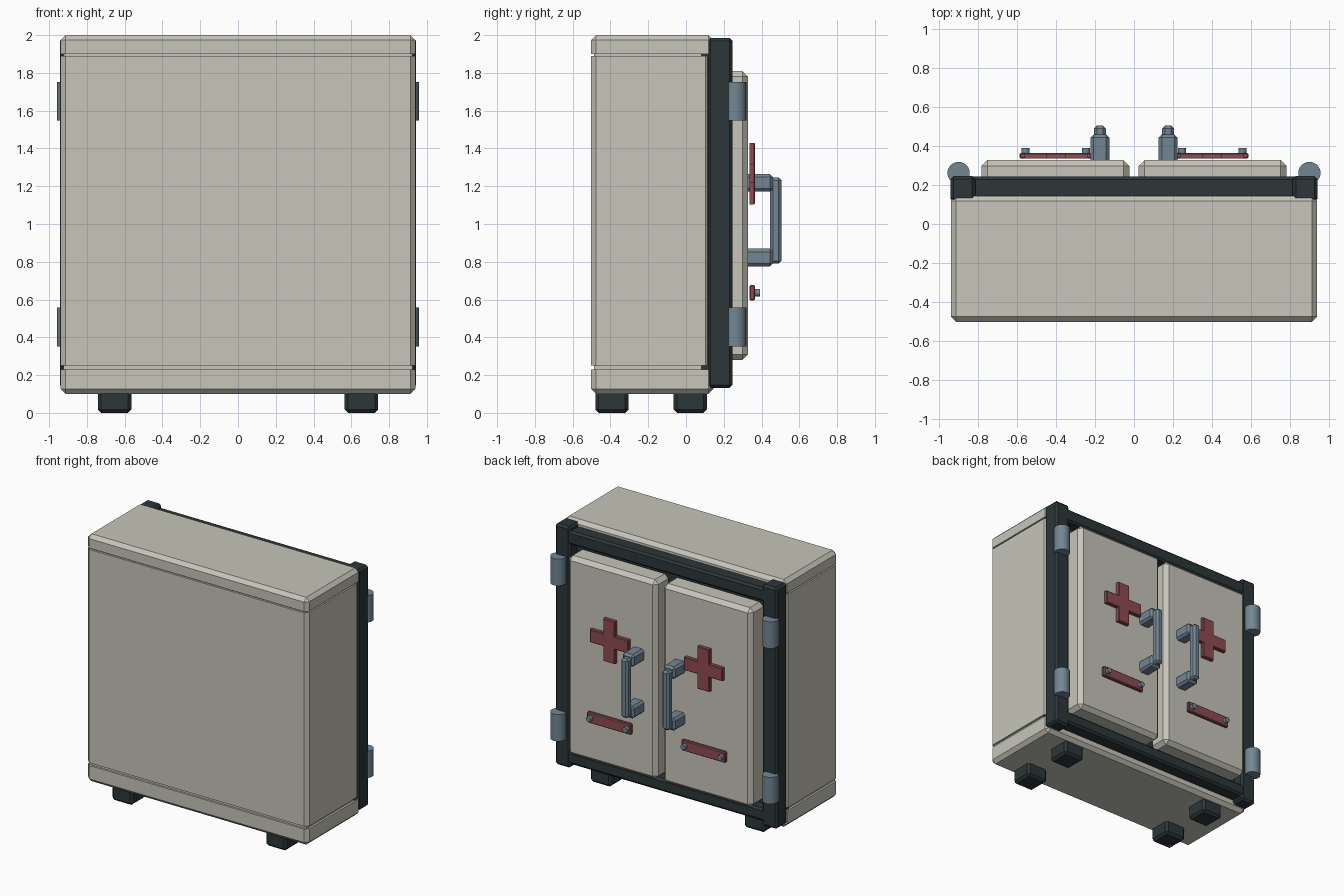
import bpy, bmesh
from mathutils import Matrix, Vector

if "Cube" in bpy.data.objects:
    bpy.data.objects.remove(bpy.data.objects["Cube"])


def mat(name, rgb):
    m = bpy.data.materials.new(name)
    m.diffuse_color = (*rgb, 1)
    m.use_nodes = True
    m.node_tree.nodes["Principled BSDF"].inputs["Base Color"].default_value = m.diffuse_color
    return m


BEIGE = mat("beige", (0.57, 0.56, 0.49))
DARK = mat("dark", (0.025, 0.037, 0.04))
STEEL = mat("steel", (0.17, 0.24, 0.29))
RED = mat("red", (0.27, 0.07, 0.08))


def finish(name, bm, material):
    bmesh.ops.recalc_face_normals(bm, faces=bm.faces)
    me = bpy.data.meshes.new(name)
    bm.to_mesh(me)
    bm.free()
    me.materials.append(material)
    ob = bpy.data.objects.new(name, me)
    bpy.context.collection.objects.link(ob)
    return ob


def box(name, x, y, z, material, bevel=0.0, pick=None):
    """Box from (min, max) ranges; chamfers the edges whose midpoint passes pick."""
    bm = bmesh.new()
    bmesh.ops.create_cube(bm, size=1)
    for v in bm.verts:
        v.co = Vector([(r[0] + r[1]) / 2 + c * (r[1] - r[0]) for c, r in zip(v.co, (x, y, z))])
    if bevel:
        edges = []
        for e in bm.edges:
            m = (e.verts[0].co + e.verts[1].co) / 2
            if pick is None or pick(m):
                edges.append(e)
        bmesh.ops.bevel(bm, geom=edges, offset=bevel, segments=1, affect='EDGES', profile=0.5)
    return finish(name, bm, material)


def cylinder(name, loc, radius, depth, sides, axis, material):
    bm = bmesh.new()
    rot = Matrix.Rotation(1.5707963, 4, 'X') if axis == 'Y' else Matrix.Identity(4)
    bmesh.ops.create_cone(bm, cap_ends=True, segments=sides, radius1=radius, radius2=radius,
                          depth=depth, matrix=Matrix.Translation(loc) @ rot)
    return finish(name, bm, material)


def prism(name, pts, y0, y1, material, bevel):
    """Extrude an XZ outline along y, chamfering the outer rim."""
    bm = bmesh.new()
    face = bm.faces.new([bm.verts.new((x, y0, z)) for x, z in pts])
    ext = bmesh.ops.extrude_face_region(bm, geom=[face])
    top = [g for g in ext["geom"] if isinstance(g, bmesh.types.BMVert)]
    bmesh.ops.translate(bm, verts=top, vec=(0, y1 - y0, 0))
    rim = [e for e in bm.edges if all(abs(v.co.y - y1) < 1e-5 for v in e.verts)]
    bmesh.ops.bevel(bm, geom=rim, offset=bevel, segments=1, affect='EDGES', profile=0.5)
    return finish(name, bm, material)


# Cabinet body: middle shell, top and bottom caps, inset core showing in the seams
W, YB = (-0.94, 0.94), (-0.503, 0.145)
box("body_core", (-0.925, 0.925), (-0.488, 0.09), (0.2, 1.93), BEIGE)
box("body_shell", W, (YB[0], 0.13), (0.25, 1.89), BEIGE, 0.027, lambda m: abs(m.z - 1.07) < 0.1)
box("body_top", W, YB, (1.90, 2.0), BEIGE, 0.027, lambda m: m.z > 1.91)
box("body_bottom", W, YB, (0.10, 0.23), BEIGE, 0.027, lambda m: m.z < 0.22)

# Dark door frame
box("frame_backing", (-0.93, 0.93), (0.08, 0.16), (0.2, 1.93), DARK)
box("frame_top_rail", (-0.85, 0.85), (0.12, 0.243), (1.85, 1.955), DARK, 0.015)
box("frame_bottom_rail", (-0.85, 0.85), (0.12, 0.243), (0.165, 0.26), DARK, 0.015)

for s, side in ((-1, "left"), (1, "right")):
    def xr(a, b):
        return (min(s * a, s * b), max(s * a, s * b))

    box(f"frame_post_{side}", xr(0.815, 0.943), (0.115, 0.246), (0.132, 1.985), DARK, 0.016)

    # Door with chamfered outer face
    box(f"door_{side}", xr(0.024, 0.783), (0.15, 0.328), (0.28, 1.81), BEIGE, 0.03)

    # Hinges
    for z, lvl in ((0.455, "lower"), (1.65, "upper")):
        h = cylinder(f"hinge_{side}_{lvl}", (s * 0.901, 0.262, z), 0.057, 0.205, 24, 'Z', STEEL)
        for p in h.data.polygons:
            p.use_smooth = len(p.vertices) == 4
        for e in h.data.edges:
            v0, v1 = (h.data.vertices[i].co for i in e.vertices)
            e.use_edge_sharp = abs(v0.z - v1.z) < 1e-4

    # Handle: two mounts and a grip
    for z, lvl in ((0.822, "lower"), (1.218, "upper")):
        box(f"handle_mount_{side}_{lvl}", xr(0.127, 0.223), (0.31, 0.46),
            (z - 0.047, z + 0.047), STEEL, 0.016)
    box(f"handle_grip_{side}", xr(0.145, 0.205), (0.445, 0.506), (0.79, 1.245), STEEL, 0.015)

    # Cross emblem
    a, b, cx, cz = 0.05, 0.163, s * 0.40, 1.267
    outline = [(-a, -b), (a, -b), (a, -a), (b, -a), (b, a), (a, a),
               (a, b), (-a, b), (-a, a), (-b, a), (-b, -a), (-a, -a)]
    prism(f"cross_{side}", [(cx + x, cz + z) for x, z in outline], 0.336, 0.365, RED, 0.005)

    # Name plate with two bolts
    box(f"plate_{side}", xr(0.215, 0.588), (0.336, 0.365), (0.595, 0.677), RED, 0.006)
    for i, x in enumerate((0.247, 0.557)):
        cylinder(f"plate_bolt_{side}_{i}", (s * x, 0.371, 0.636), 0.021, 0.04, 12, 'Y', STEEL)

    # Feet
    for y, end in ((-0.392, "front"), (0.023, "back")):
        box(f"foot_{side}_{end}", xr(0.565, 0.742), (y - 0.088, y + 0.088), (0.0, 0.12), DARK, 0.018)
